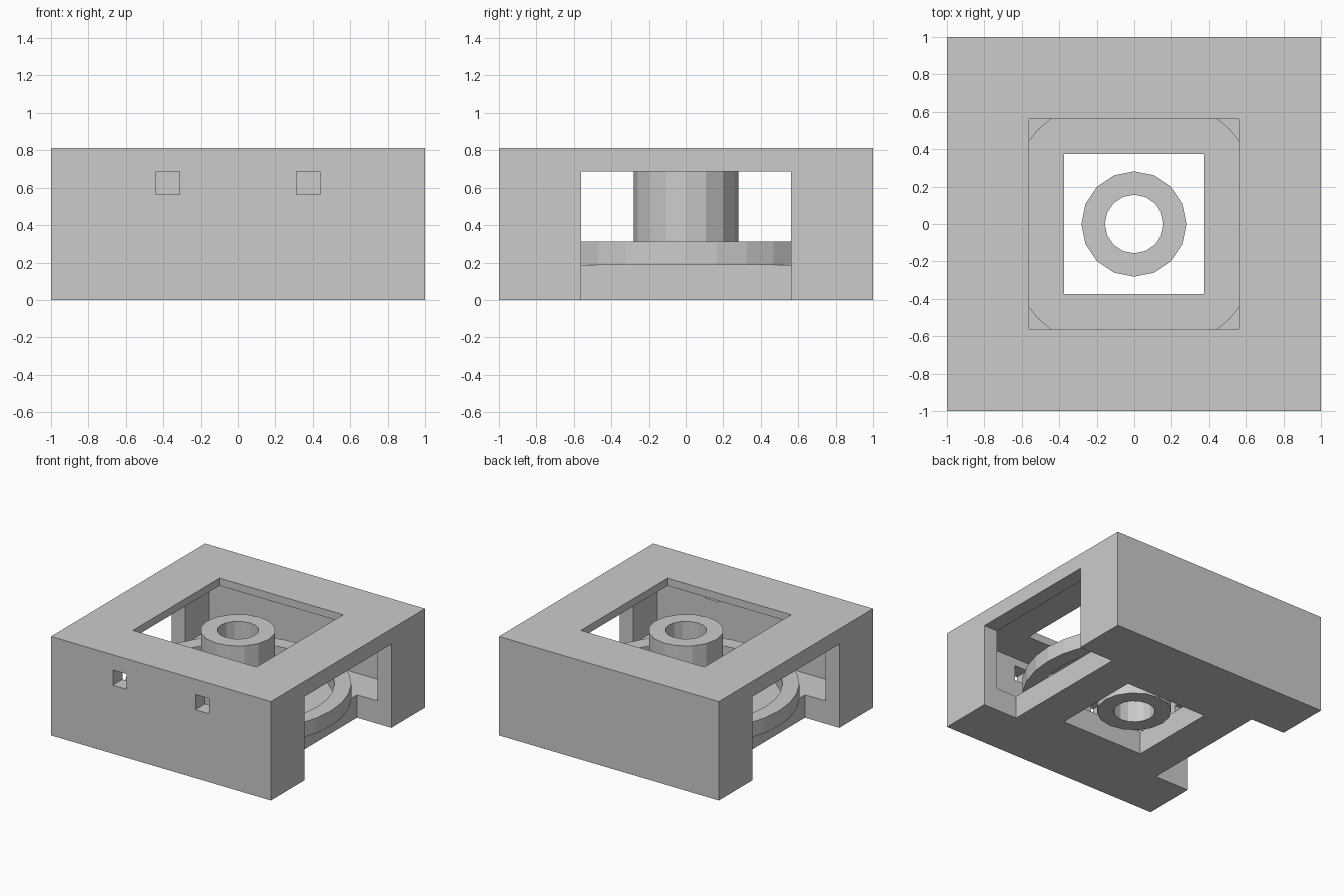
import bpy, bmesh, math

if "Cube" in bpy.data.objects:
    bpy.data.objects.remove(bpy.data.objects["Cube"])

grey = bpy.data.materials.new("light_grey")
grey.diffuse_color = (0.6, 0.6, 0.6, 1)
grey.use_nodes = True
grey.node_tree.nodes["Principled BSDF"].inputs["Base Color"].default_value = grey.diffuse_color


def finish(name, bm):
    bmesh.ops.recalc_face_normals(bm, faces=bm.faces)
    me = bpy.data.meshes.new(name)
    bm.to_mesh(me)
    bm.free()
    me.materials.append(grey)
    ob = bpy.data.objects.new(name, me)
    bpy.context.collection.objects.link(ob)
    return ob


def box(name, x0, x1, y0, y1, z0, z1):
    bm = bmesh.new()
    bmesh.ops.create_cube(bm, size=1)
    for v in bm.verts:
        v.co.x = x1 if v.co.x > 0 else x0
        v.co.y = y1 if v.co.y > 0 else y0
        v.co.z = z1 if v.co.z > 0 else z0
    return finish(name, bm)


def tube(name, inner, outer, z0, z1, sides):
    """Hollow cylinder: a rectangular section swept round z."""
    bm = bmesh.new()
    section = [(inner, z0), (outer, z0), (outer, z1), (inner, z1)]
    rings = []
    for i in range(sides):
        a = 2 * math.pi * i / sides
        rings.append([bm.verts.new((r * math.cos(a), r * math.sin(a), z))
                      for r, z in section])
    for i in range(sides):
        p, q = rings[i], rings[(i + 1) % sides]
        for k in range(4):
            n = (k + 1) % 4
            bm.faces.new((p[k], q[k], q[n], p[n]))
    return finish(name, bm)


# Outer housing, hollowed out by box cutters
H = 0.8125
housing = box("housing", -1, 1, -1, 1, 0, H)
W = 0.5625  # half width of top and side openings
cuts = [
    (-0.875, 0.875, -0.875, 0.875, 0.1875, 0.75),   # inner cavity
    (-W, W, -W, W, 0.5, 1),                         # top opening
    (-0.375, 0.375, -0.375, 0.375, -0.2, 0.4),      # floor opening
]
for s in (-1, 1):
    # side openings, running down into the floor
    cuts.append((*sorted((s * 0.6875, s * 1.2)), -W, W, -0.2, 0.6875))
    # small square holes in the front wall
    cuts.append((*sorted((s * 0.3125, s * 0.4375)), -1.2, -0.7, 0.5625, 0.6875))

for c in cuts:
    cutter = box("cutter", *c)
    cutter.hide_render = True
    mod = housing.modifiers.new("cut", "BOOLEAN")
    mod.operation = "DIFFERENCE"
    mod.solver = "EXACT"
    mod.object = cutter
    bpy.context.view_layer.objects.active = housing
    bpy.ops.object.modifier_apply(modifier=mod.name)
    bpy.data.objects.remove(cutter)

# Wide ring lying on the floor, and the hub in the middle
tube("floor_ring", 0.71875, 0.84375, 0.1875, 0.3125, 32)
tube("centre_hub", 0.15625, 0.28125, 0.0625, 0.75, 16)
